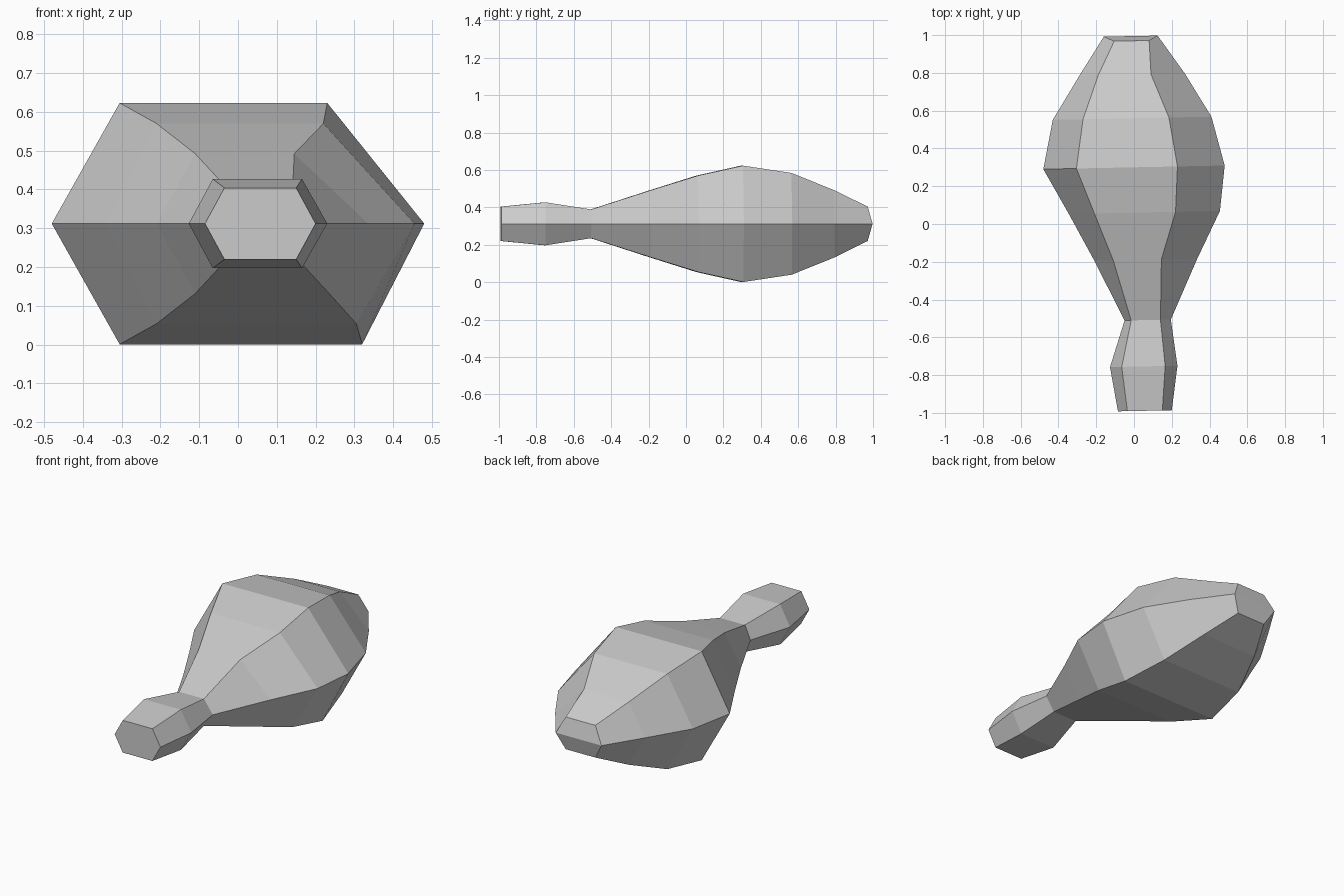
import bpy
import bmesh

# Remove the default cube only
cube = bpy.data.objects.get("Cube")
if cube:
    bpy.data.objects.remove(cube, do_unlink=True)

MID_HEIGHT = 0.312   # height of the side ridges
SKEW = 0.02          # stations lean slightly back toward +x

# Stations from the neck to the tail:
# y, half height, outer left edge, inner left edge,
# inner right edge (upper), inner right edge (lower), outer right edge
STATIONS = [
    (-.99, .092, -.085, -.035, .15, .15, .2),
    (-.755, .115, -.127, -.065, .165, .165, .23),
    (-.51, .077, -.05, -.015, .14, .14, .195),
    (-.19, .18, -.21, -.11, .145, .235, .335),
    (.06, .258, -.345, -.21, .22, .305, .455),
    (.3, .311, -.48, -.305, .23, .32, .48),
    (.56, .272, -.43, -.27, .185, .26, .41),
    (.79, .18, -.29, -.19, .09, .17, .27),
    (.97, .092, -.16, -.105, .08, .08, .125),
]
TAIL_POINT = 0.025   # side ridges reach beyond the tail's flat edges


def make_material(name, colour):
    mat = bpy.data.materials.new(name)
    mat.use_nodes = True
    mat.diffuse_color = colour
    mat.node_tree.nodes["Principled BSDF"].inputs["Base Color"].default_value = colour
    return mat


def hexagon_ring(bm, station, ridge_push):
    """Six corners going round: low side ridge, top pair, other ridge, bottom pair."""
    y, half, outer_low, inner_low, upper, lower, outer_high = station
    corners = [
        (outer_low, 0, ridge_push), (inner_low, half, 0), (upper, half, 0),
        (outer_high, 0, ridge_push), (lower, -half, 0), (inner_low, -half, 0),
    ]
    return [bm.verts.new((x, y + SKEW * x + push, MID_HEIGHT + dz))
            for x, dz, push in corners]


def build_body():
    bm = bmesh.new()
    rings = [hexagon_ring(bm, s, TAIL_POINT if s is STATIONS[-1] else 0)
             for s in STATIONS]

    # Side panels between neighbouring rings
    for near, far in zip(rings, rings[1:]):
        for i in range(len(near)):
            j = (i + 1) % len(near)
            bm.faces.new((near[i], near[j], far[j], far[i]))

    # Flat neck cap and creased tail cap
    bm.faces.new(rings[0])
    tail = rings[-1]
    bm.faces.new(tail[:4])
    bm.faces.new(tail[3:] + tail[:1])
    bmesh.ops.recalc_face_normals(bm, faces=bm.faces)

    mesh = bpy.data.meshes.new("faceted_body")
    bm.to_mesh(mesh)
    bm.free()
    body = bpy.data.objects.new("faceted_body", mesh)
    bpy.context.collection.objects.link(body)
    return body


body = build_body()
body.data.materials.append(make_material("plain grey", (0.6, 0.6, 0.6, 1)))
